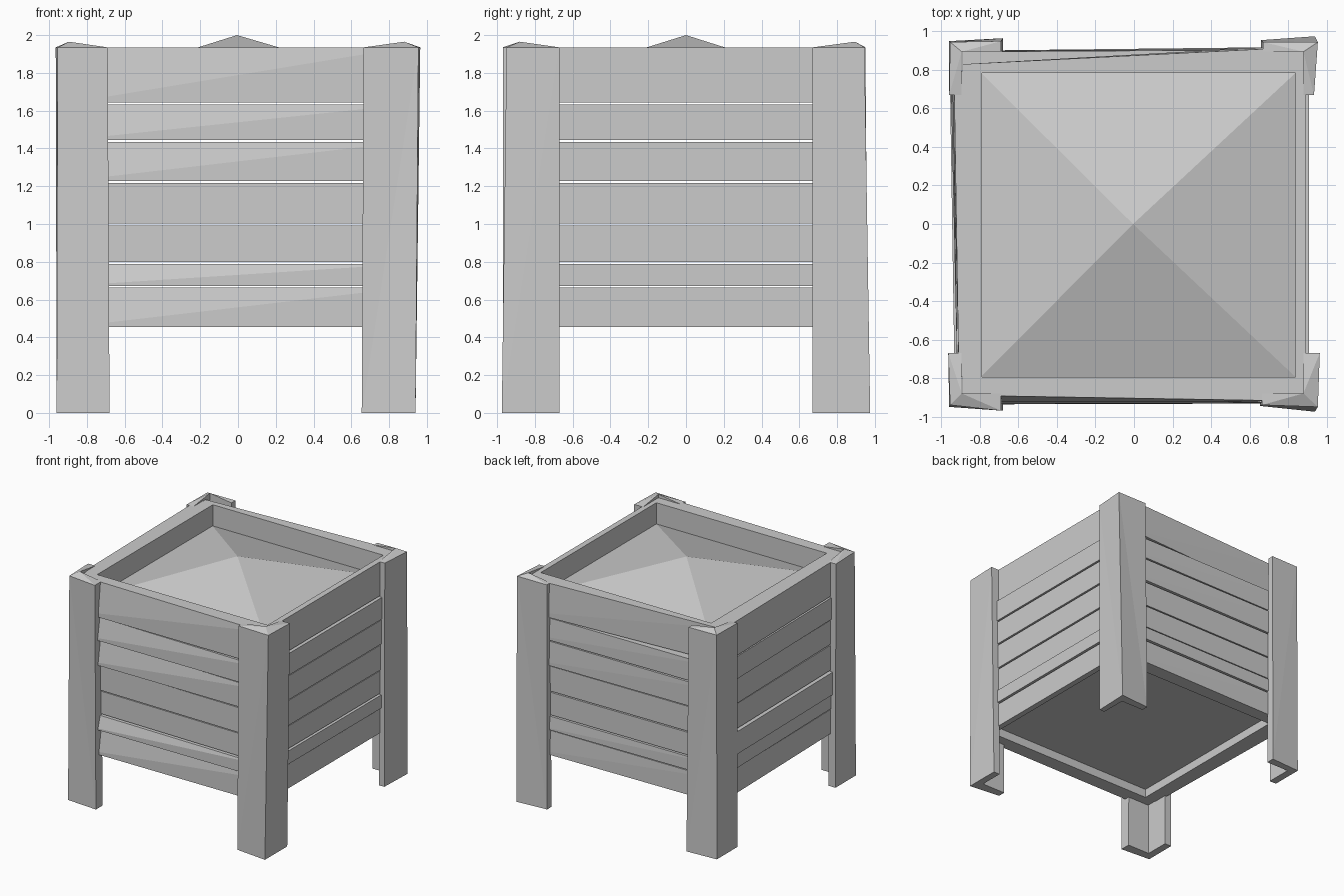
import bpy
import bmesh

cube = bpy.data.objects.get("Cube")
if cube:
    bpy.data.objects.remove(cube, do_unlink=True)

GREY = (0.6, 0.6, 0.6, 1)
grey = bpy.data.materials.new("plain_grey")
grey.use_nodes = True
grey.diffuse_color = GREY
grey.node_tree.nodes["Principled BSDF"].inputs["Base Color"].default_value = GREY


def finish(name, bm):
    bmesh.ops.recalc_face_normals(bm, faces=bm.faces[:])
    mesh = bpy.data.meshes.new(name)
    bm.to_mesh(mesh)
    bm.free()
    mesh.materials.append(grey)
    obj = bpy.data.objects.new(name, mesh)
    bpy.context.collection.objects.link(obj)
    return obj


def loft(name, lower, upper):
    """Closed solid between two matching rings of points, in flat triangles."""
    bm = bmesh.new()
    a = [bm.verts.new(p) for p in lower]
    b = [bm.verts.new(p) for p in upper]
    n = len(a)
    for i in range(n):
        j = (i + 1) % n
        # warped sides are split along one diagonal
        bm.faces.new((a[i], a[j], b[i]))
        bm.faces.new((a[j], b[j], b[i]))
    bm.faces.new(a[::-1])
    bm.faces.new(b)
    bmesh.ops.triangulate(bm, faces=[f for f in bm.faces if len(f.verts) > 4])
    return finish(name, bm)


# Corner legs: angled L sections, leaning slightly, raised at the inner corner
def leg(name, sx, sy, foot, head, end):
    inner_x = 0.88 if sx > 0 else 0.895
    inner_y = 0.895 if sy > 0 else 0.88

    def ring(corner, tip, shift, z, peak):
        pts = [(*corner, z), (end + shift, tip[1], z), (end + shift, inner_y, z),
               (inner_x, inner_y, peak), (inner_x, 0.67, z), (tip[0], 0.67, z)]
        return [(sx * x, sy * y, h) for x, y, h in pts]
    loft(name, ring(*foot, 0, 0, 0), ring(*head, 0.01, 1.935, 1.965))


# each section: outer corner, then the outer faces of the two arm tips
leg("front_right_leg", -1, -1, ((0.96, 0.95), (0.96, 0.97)), ((0.955, 0.94), (0.965, 0.97)), 0.68)
leg("front_left_leg", 1, -1, ((0.94, 0.975), (0.94, 0.945)), ((0.955, 0.95), (0.965, 0.94)), 0.655)
leg("back_left_leg", 1, 1, ((0.94, 0.975), (0.93, 0.955)), ((0.955, 0.945), (0.935, 0.945)), 0.66)
leg("back_right_leg", -1, 1, ((0.96, 0.95), (0.96, 0.965)), ((0.955, 0.945), (0.96, 0.95)), 0.68)

# Slatted walls: uneven boards with narrow gaps between them
levels = [0.455, 0.668, 0.793, 0.998, 1.223, 1.44, 1.637, 1.935]
gap = 0.005


def wall(side, turns, half, inner, out, bumps, twist=0, top=None):
    """out and top: outer face at the two ends; bumps: extra depth per slat."""
    def place(u, d, z):
        x, y = u, -d
        for _ in range(turns):
            x, y = -y, x
        return (x, y, z)

    last = len(bumps) - 1
    for i, bump in enumerate(bumps):
        low = levels[i] + (gap if i else 0)
        high = levels[i + 1] - (gap if i < last else 0)
        out_a, out_b = top if top and i == last else out

        def ring(z, lean):
            return [place(-half, inner, z), place(half, inner, z),
                    place(half, out_b + bump, z), place(-half, out_a + bump + lean, z)]
        loft(f"{side}_slat_{i + 1}", ring(low, twist * (i not in (2, 3))), ring(high, 0))


wall("front", 0, 0.89, 0.795, (0.89, 0.92), (0, 0.012, 0, 0.006, 0.005, 0.01, 0), 0.035)
wall("left", 1, 0.795, 0.84, (0.89, 0.89), (0, 0.012, 0, 0.006, 0.012, 0.018, 0))
wall("back", 2, 0.89, 0.785, (0.905, 0.895), (0, 0.005, 0, 0, 0.005, 0, 0), 0.01, (0.92, 0.83))
wall("right", 3, 0.795, 0.79, (0.935, 0.91), (0, 0.005, 0.022, 0, 0, 0.008, 0), 0.01)


# Recessed floor board
def rectangle(z):
    return [(-0.8, -0.8, z), (0.845, -0.8, z), (0.845, 0.79, z), (-0.8, 0.79, z)]


loft("floor_board", rectangle(0.53), rectangle(0.6))

# Mounded filling rising to a central point
bm = bmesh.new()
base = [bm.verts.new(p) for p in rectangle(1.75)]
apex = bm.verts.new((-0.005, 0, 2))
for i in range(4):
    bm.faces.new((base[i], base[(i + 1) % 4], apex))
bm.faces.new(base[::-1])
finish("mounded_fill", bm)
